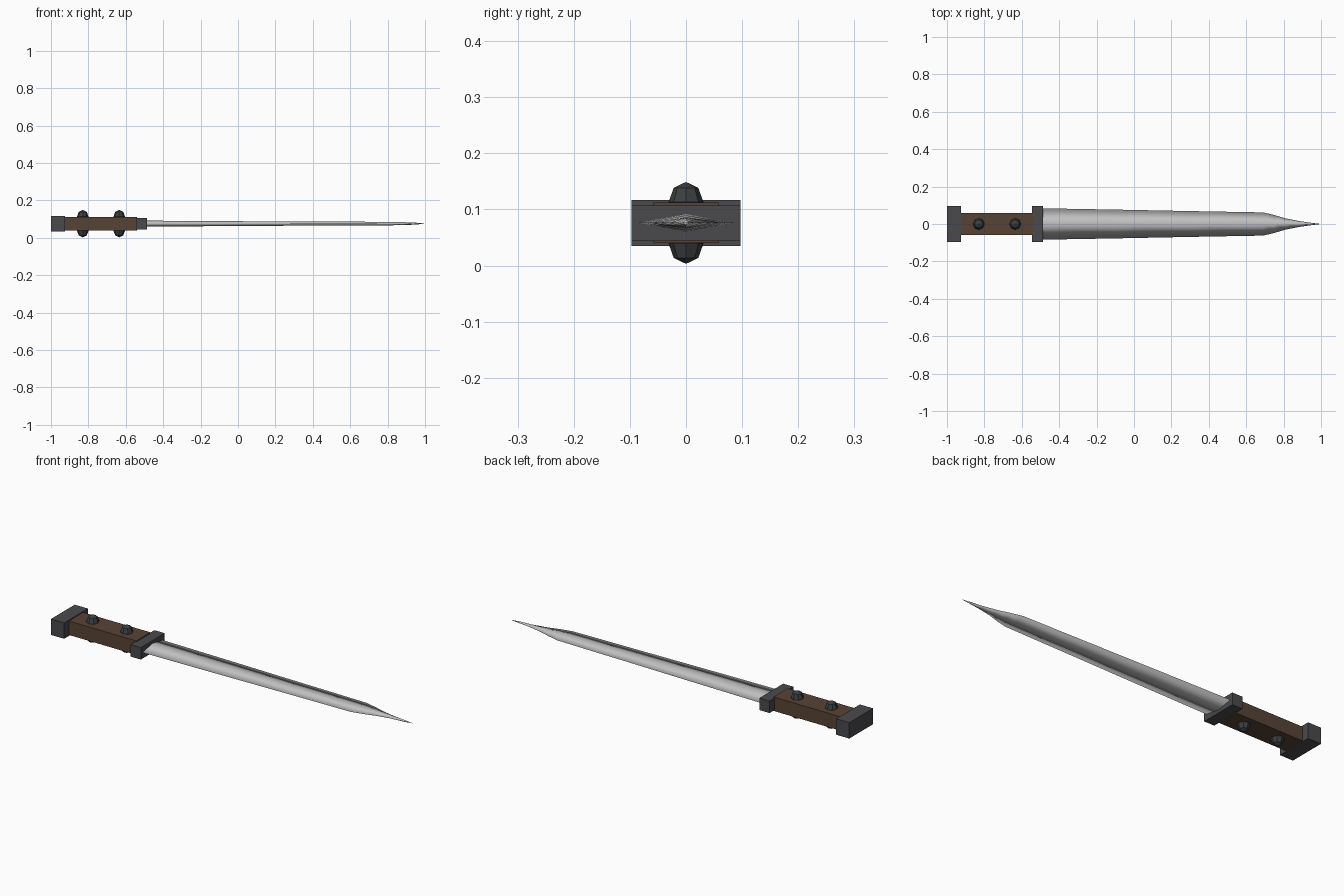
import bpy, bmesh
from mathutils import Matrix

cube = bpy.data.objects.get("Cube")
if cube:
    bpy.data.objects.remove(cube, do_unlink=True)

MID = 0.076  # height of the sword's long axis


def material(name, rgb, metallic=0.0):
    m = bpy.data.materials.new(name)
    m.use_nodes = True
    m.diffuse_color = (*rgb, 1)
    m.node_tree.nodes["Principled BSDF"].inputs["Base Color"].default_value = (*rgb, 1)
    return m


steel = material("polished_steel", (0.53, 0.53, 0.54))
iron = material("dark_iron", (0.068, 0.068, 0.075))
wood = material("brown_wood", (0.095, 0.056, 0.036))
rivet_metal = material("rivet_metal", (0.045, 0.05, 0.055))


def finish(name, bm, mat, smooth=False):
    bmesh.ops.recalc_face_normals(bm, faces=bm.faces)
    for f in bm.faces:
        f.smooth = smooth
    mesh = bpy.data.meshes.new(name)
    bm.to_mesh(mesh)
    bm.free()
    mesh.materials.append(mat)
    ob = bpy.data.objects.new(name, mesh)
    bpy.context.scene.collection.objects.link(ob)
    return ob


def box(name, x0, x1, half_y, half_z, mat):
    bm = bmesh.new()
    place = Matrix.Translation(((x0 + x1) / 2, 0, MID))
    size = Matrix.Diagonal((x1 - x0, 2 * half_y, 2 * half_z, 1))
    bmesh.ops.create_cube(bm, size=1, matrix=place @ size)
    return finish(name, bm, mat)


# Hilt
box("pommel", -1.0, -0.925, 0.097, 0.041, iron)
box("grip", -0.93, -0.54, 0.058, 0.036, wood)
box("guard", -0.545, -0.487, 0.097, 0.031, iron)

# Rivets on both faces of the grip
for label, x in (("rear", -0.83), ("front", -0.635)):
    for side, sign in (("upper", 1), ("lower", -1)):
        bm = bmesh.new()
        place = Matrix.Translation((x, 0, MID + sign * 0.037))
        size = Matrix.Diagonal((0.031, 0.031, 0.036, 1))
        bmesh.ops.create_uvsphere(bm, u_segments=8, v_segments=4, radius=1,
                                  matrix=place @ size)
        finish(f"{label}_{side}_rivet", bm, rivet_metal)

# Blade: diamond sections (x, half width, half thickness) closing to a point
sections = [(-0.5, 0.084, 0.016), (-0.1, 0.077, 0.0135), (0.3, 0.069, 0.011),
            (0.69, 0.062, 0.010), (0.75, 0.048, 0.0095), (0.81, 0.030, 0.009),
            (0.88, 0.016, 0.008), (0.95, 0.006, 0.005)]
bm = bmesh.new()
rings = [[bm.verts.new((x, y, MID + z)) for y, z in ((w, 0), (0, t), (-w, 0), (0, -t))]
         for x, w, t in sections]
tip = bm.verts.new((1.0, 0, MID))
for i in range(4):
    j = (i + 1) % 4
    for a, b in zip(rings, rings[1:]):
        bm.faces.new((a[i], a[j], b[j], b[i]))
    bm.faces.new((rings[-1][i], rings[-1][j], tip))
finish("blade", bm, steel, smooth=True)
